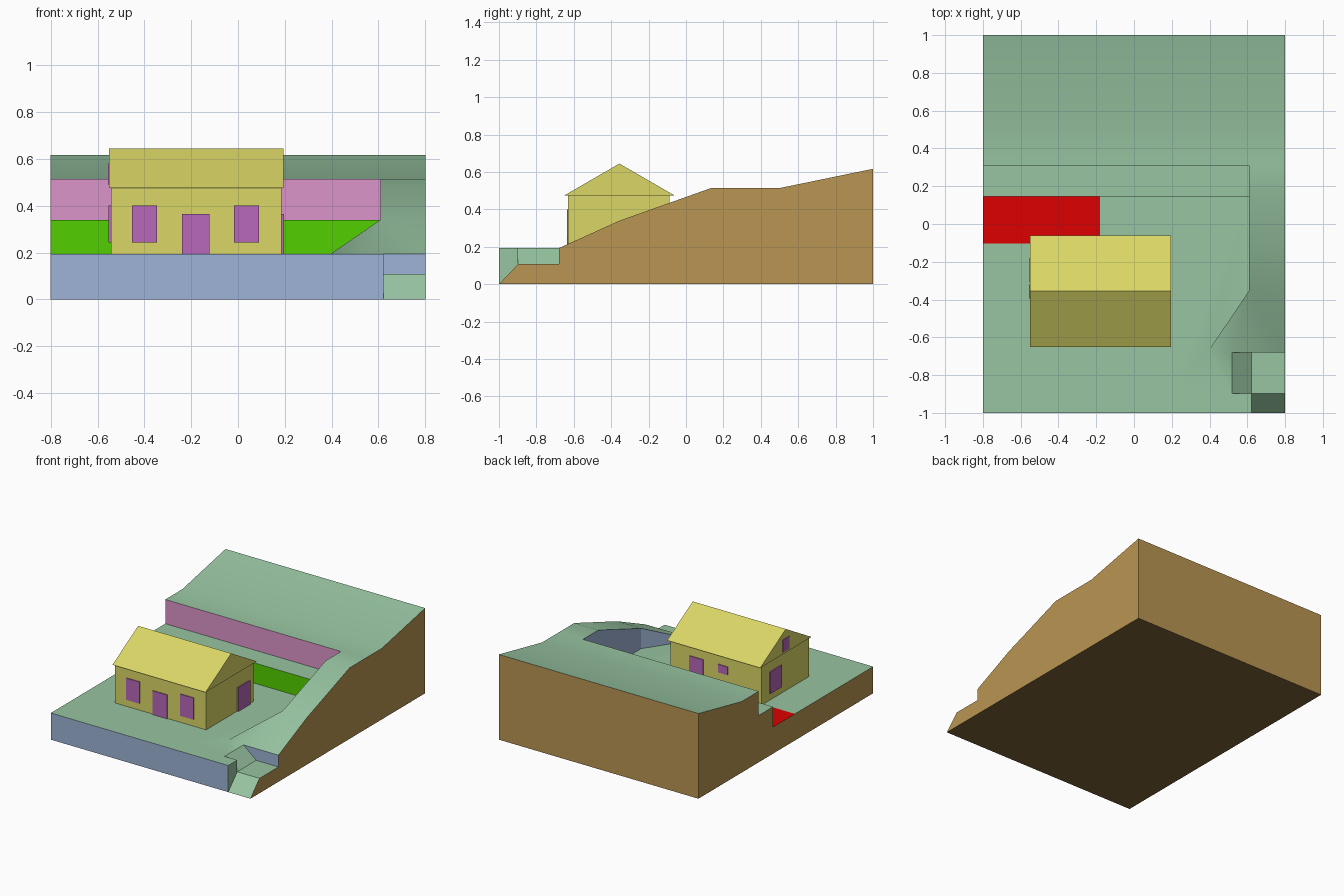
import bpy, bmesh, math

cube = bpy.data.objects.get("Cube")
if cube:
    bpy.data.objects.remove(cube, do_unlink=True)


def material(name, *rgb):
    lin = [((c / 255 + 0.055) / 1.055) ** 2.4 if c > 10 else c / 3295 for c in rgb] + [1]
    m = bpy.data.materials.new(name)
    m.use_nodes = True
    m.diffuse_color = lin
    m.node_tree.nodes["Principled BSDF"].inputs["Base Color"].default_value = lin
    return m


GRASS = material("grass_green", 152, 197, 162)
EARTH = material("earth_brown", 186, 150, 82)
DARK_EARTH = material("underside_dark_brown", 126, 100, 56)
STONE = material("stone_blue", 158, 180, 215)
PINK = material("upper_wall_pink", 220, 149, 203)
LEAF = material("lower_wall_green", 82, 208, 0)
RED = material("paving_red", 222, 0, 0)
YELLOW = material("house_yellow", 218, 214, 102)
PURPLE = material("opening_purple", 183, 104, 184)


def build(name, polys, smooth=False):
    """Make one welded object from (material, corner points) pairs."""
    bm = bmesh.new()
    mats = []
    for mat, pts in polys:
        if mat not in mats:
            mats.append(mat)
        f = bm.faces.new([bm.verts.new(p) for p in pts])
        f.material_index = mats.index(mat)
    bmesh.ops.remove_doubles(bm, verts=bm.verts, dist=0.0005)
    bmesh.ops.recalc_face_normals(bm, faces=bm.faces)
    me = bpy.data.meshes.new(name)
    bm.to_mesh(me)
    bm.free()
    for m in mats:
        me.materials.append(m)
    ob = bpy.data.objects.new(name, me)
    bpy.context.collection.objects.link(ob)
    if smooth:
        bpy.ops.object.select_all(action='DESELECT')
        ob.select_set(True)
        bpy.context.view_layer.objects.active = ob
        bpy.ops.object.shade_smooth_by_angle(angle=math.radians(30))


def at_x(x, *yz):
    return [(x, y, z) for y, z in yz]


def at_y(y, *xz):
    return [(x, y, z) for x, z in xz]


def at_z(z, *xy):
    return [(x, y, z) for x, y in xy]


# Terrain levels and key lines
W, BACK, FRONT = 0.8, 1, -1
PIT, GROUND, TERRACE, HILL, TOP = 0.108, 0.193, 0.34, 0.515, 0.617
LOW_WALL, HIGH_WALL, FOLD = 0.146, 0.31, 0.505
BANK, KNEE, CREST = 0.608, -0.355, 0.136
RAMP, CUT = 0.52, 0.622
CUT_Y, PIT_Y = -0.897, -0.68
TOE = (0.394, -0.672)
SPREAD = (0.2, -0.86)
RED_X, RED_Y = -0.18, -0.104

bank_foot = at_z(TERRACE, (BANK, KNEE), (W, KNEE))
bank_top = at_z(HILL, (W, CREST), (BANK, CREST))
toe = (*TOE, GROUND)

terrain = [
    # lower yard, with a small patch beside the bank
    (GRASS, at_z(GROUND, (-W, FRONT), (CUT, FRONT), (CUT, CUT_Y), (RAMP, CUT_Y), SPREAD, TOE,
                 (BANK, KNEE), (BANK, LOW_WALL), (RED_X, LOW_WALL), (RED_X, RED_Y), (-W, RED_Y))),
    (GRASS, at_z(GROUND, (RAMP, CUT_Y), (RAMP, PIT_Y), TOE, SPREAD)),
    (RED, at_z(GROUND, (-W, RED_Y), (RED_X, RED_Y), (RED_X, LOW_WALL), (-W, LOW_WALL))),
    # terrace between the two retaining walls
    (LEAF, at_y(LOW_WALL, (-W, GROUND), (RED_X, GROUND), (BANK, GROUND), (BANK, TERRACE), (-W, TERRACE))),
    (GRASS, at_z(TERRACE, (-W, LOW_WALL), (BANK, LOW_WALL), (BANK, HIGH_WALL), (-W, HIGH_WALL))),
    (PINK, at_y(HIGH_WALL, (-W, TERRACE), (BANK, TERRACE), (BANK, HILL), (-W, HILL))),
    # side bank and hill
    (GRASS, [toe, *at_z(GROUND, (RAMP, PIT_Y), (CUT, PIT_Y), (W, PIT_Y)), *reversed(bank_foot)]),
    (GRASS, bank_foot + bank_top),
    (GRASS, at_z(HILL, (BANK, CREST), (W, CREST), (W, HIGH_WALL), (BANK, HIGH_WALL))),
    (GRASS, at_z(HILL, (-W, HIGH_WALL), (BANK, HIGH_WALL), (W, HIGH_WALL), (W, FOLD), (-W, FOLD))),
    (GRASS, at_z(HILL, (-W, FOLD), (W, FOLD)) + at_z(TOP, (W, BACK), (-W, BACK))),
    # stone walls
    (STONE, at_x(BANK, (KNEE, GROUND), (KNEE, TERRACE), (CREST, HILL), (HIGH_WALL, HILL),
                 (HIGH_WALL, TERRACE), (LOW_WALL, TERRACE), (LOW_WALL, GROUND))),
    (STONE, [toe, (BANK, KNEE, GROUND), bank_foot[0]]),
    (STONE, at_y(FRONT, (-W, 0), (CUT, 0), (CUT, GROUND), (-W, GROUND))),
    (STONE, at_y(PIT_Y, (RAMP, GROUND), (CUT, PIT), (W, PIT), (W, GROUND), (CUT, GROUND))),
    # entrance cut
    (GRASS, at_x(RAMP, (CUT_Y, GROUND), (PIT_Y, GROUND)) + at_x(CUT, (PIT_Y, PIT), (CUT_Y, PIT))),
    (GRASS, at_z(PIT, (CUT, CUT_Y), (W, CUT_Y), (W, PIT_Y), (CUT, PIT_Y))),
    (GRASS, at_z(0, (CUT, FRONT), (W, FRONT)) + at_z(PIT, (W, CUT_Y), (CUT, CUT_Y))),
    (GRASS, at_x(CUT, (FRONT, 0), (CUT_Y, PIT), (CUT_Y, GROUND), (FRONT, GROUND))),
    (GRASS, at_y(CUT_Y, (RAMP, GROUND), (CUT, PIT), (CUT, GROUND))),
    # earth sides, back and underside
    (EARTH, at_x(W, (FRONT, 0), (CUT_Y, PIT), (PIT_Y, PIT), (PIT_Y, GROUND), (KNEE, TERRACE),
                 (CREST, HILL), (HIGH_WALL, HILL), (FOLD, HILL), (BACK, TOP), (BACK, 0))),
    (EARTH, at_x(-W, (FRONT, 0), (FRONT, GROUND), (RED_Y, GROUND), (LOW_WALL, GROUND),
                 (LOW_WALL, TERRACE), (HIGH_WALL, TERRACE), (HIGH_WALL, HILL), (FOLD, HILL),
                 (BACK, TOP), (BACK, 0))),
    (EARTH, at_y(BACK, (-W, 0), (W, 0), (W, TOP), (-W, TOP))),
    (DARK_EARTH, at_z(0, (-W, FRONT), (CUT, FRONT), (W, FRONT), (W, BACK), (-W, BACK))),
]
build("terrain", terrain, smooth=True)


def prism(name, x0, x1, profile, mat):
    """Extrude a y-z profile along x."""
    a, b = at_x(x0, *profile), at_x(x1, *profile)
    n = len(profile)
    sides = [(mat, [a[i], a[(i + 1) % n], b[(i + 1) % n], b[i]]) for i in range(n)]
    build(name, [(mat, a), (mat, b)] + sides)


# House body and roof
X0, X1, Y0, Y1, EAVE = -0.543, 0.186, -0.63, -0.087, 0.475
prism("house_walls", X0, X1, [(Y0, GROUND), (Y1, GROUND), (Y1, EAVE), (Y0, EAVE)], YELLOW)
R0, R1 = -0.551, 0.195
prism("house_roof", R0, R1, [(-0.65, EAVE), (-0.062, EAVE), (-0.356, 0.645)], YELLOW)

# Doors and windows as thin plates
T = 0.007


def plate(name, x0, x1, y0, y1, z0, z1):
    prism(name, x0, x1, [(y0, z0), (y1, z0), (y1, z1), (y0, z1)], PURPLE)


SILL, HEAD, DOOR = 0.243, 0.4, 0.365
for name, a, b, z0, z1 in (("front_window_right", -0.453, -0.345, SILL, HEAD),
                           ("front_door", -0.24, -0.122, GROUND, DOOR),
                           ("front_window_left", -0.018, 0.09, SILL, HEAD)):
    plate(name, a, b, Y0 - T, Y0, z0, z1)
for name, a, b, z0 in (("back_window_large", -0.081, 0.031, SILL),
                       ("back_window_small", -0.275, -0.2, 0.342)):
    plate(name, a, b, Y1, Y1 + T, z0, HEAD)
SIDE_T = 0.0095
plate("side_door", X1, X1 + SIDE_T, -0.275, -0.137, GROUND, DOOR)
plate("side_window", X0 - SIDE_T, X0, -0.31, -0.18, SILL, HEAD)
plate("gable_window", R0 - 0.004, R0, -0.395, -0.32, 0.49, 0.58)
